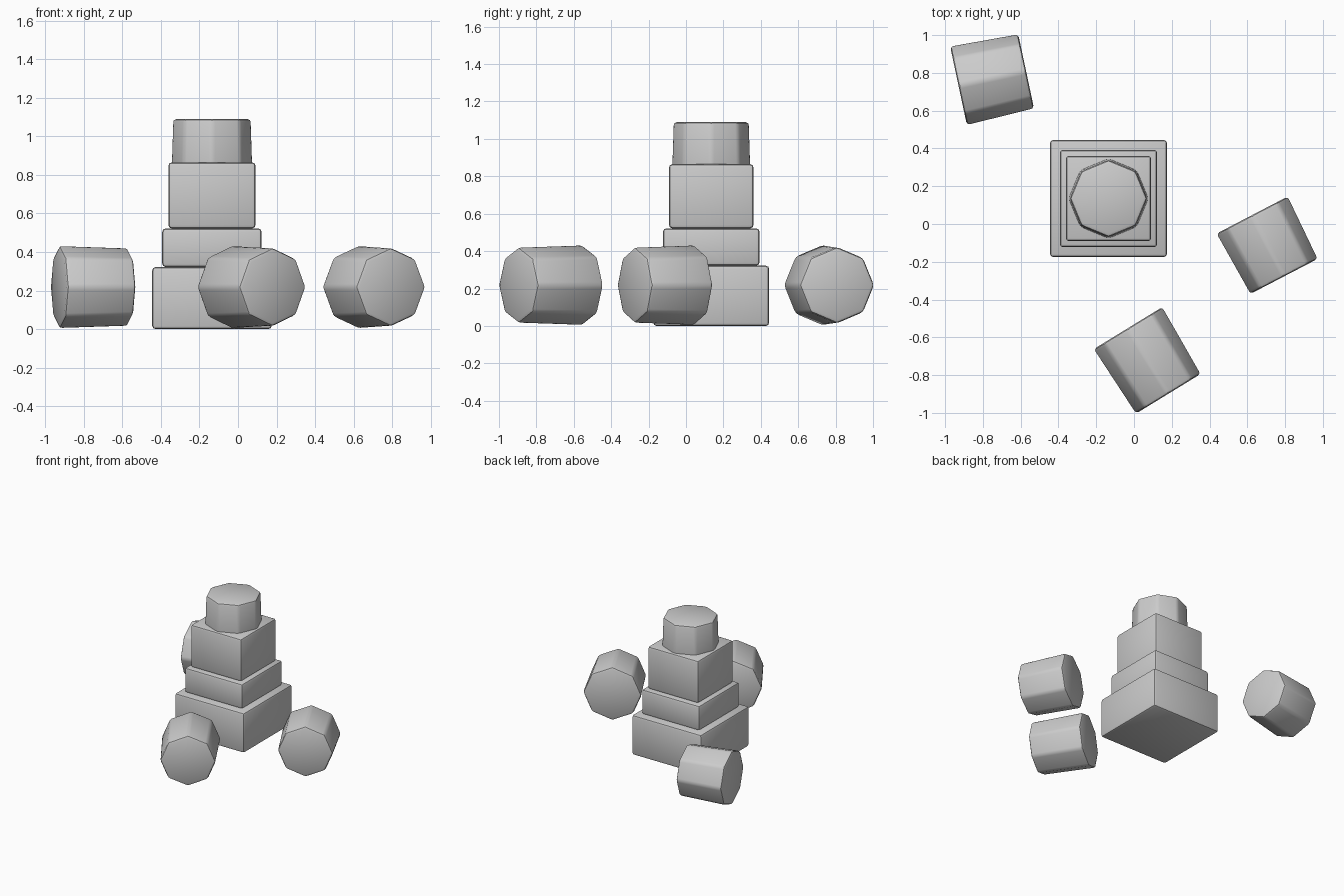
import bpy, math
from mathutils import Vector

if "Cube" in bpy.data.objects:
    bpy.data.objects.remove(bpy.data.objects["Cube"])

grey = bpy.data.materials.new("plain_grey")
grey.diffuse_color = (0.6, 0.6, 0.6, 1)
grey.use_nodes = True
grey.node_tree.nodes["Principled BSDF"].inputs["Base Color"].default_value = grey.diffuse_color


def finish(ob, name):
    """Name, colour, soften the edges and smooth-shade a part."""
    ob.name = name
    ob.data.materials.append(grey)
    bev = ob.modifiers.new("soft_edges", 'BEVEL')
    bev.width = 0.018
    bev.segments = 2
    bev.limit_method = 'ANGLE'
    bev.angle_limit = math.radians(30)
    bpy.ops.object.modifier_apply(modifier=bev.name)
    bpy.ops.object.shade_smooth_by_angle(angle=math.radians(30))


def block(name, size, z0, z1):
    bpy.ops.mesh.primitive_cube_add(size=1, location=(CX, CY, (z0 + z1) / 2))
    ob = bpy.context.object
    ob.scale = (size, size, z1 - z0)
    bpy.ops.object.transform_apply(location=False, rotation=False, scale=True)
    finish(ob, name)


def drum(name, loc, length, axis):
    """Eight-sided, slightly tapered drum; the narrow end points along axis."""
    rot = Vector(axis).to_track_quat('Z', 'Y').to_euler()
    bpy.ops.mesh.primitive_cone_add(vertices=8, radius1=0.216, radius2=0.204,
                                    depth=length, location=loc, rotation=rot)
    finish(bpy.context.object, name)


# Stepped tower
CX, CY = -0.135, 0.135
block("tower_base", 0.62, 0.0, 0.322)
block("tower_middle", 0.516, 0.322, 0.522)
block("tower_upper", 0.452, 0.522, 0.865)
drum("tower_cap", (CX, CY, 0.91), 0.36, (0, 0, 1))

# Drums lying on the ground: position, length, heading of narrow end in degrees
for name, x, y, length, heading in [
        ("back_drum", -0.75, 0.77, 0.366, 12),
        ("front_drum", 0.075, -0.725, 0.408, -58.5),
        ("side_drum", 0.71, -0.115, 0.366, -62.5)]:
    a = math.radians(heading)
    drum(name, (x, y, 0.218), length, (math.cos(a), math.sin(a), 0))
